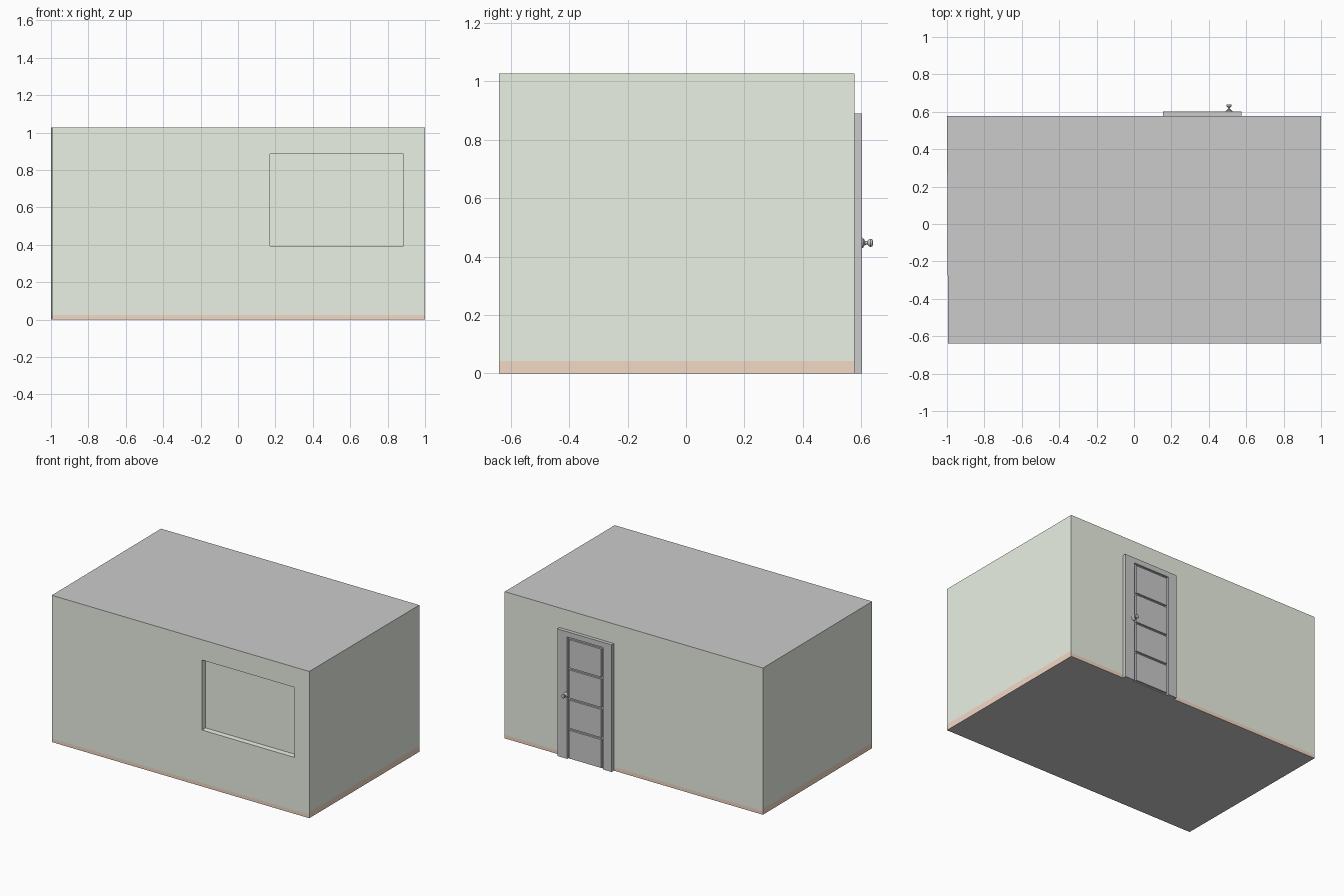
import bpy, bmesh, math
from mathutils import Vector

if "Cube" in bpy.data.objects:
    bpy.data.objects.remove(bpy.data.objects["Cube"])

BACK, FRONT, TOP = 0.577, -0.64, 1.027


def material(name, rgb):
    m = bpy.data.materials.new(name)
    m.diffuse_color = (*rgb, 1)
    m.use_nodes = True
    m.node_tree.nodes["Principled BSDF"].inputs["Base Color"].default_value = m.diffuse_color
    return m


def finish(bm, name, mats=()):
    bmesh.ops.recalc_face_normals(bm, faces=bm.faces)
    me = bpy.data.meshes.new(name)
    bm.to_mesh(me)
    bm.free()
    for m in mats:
        me.materials.append(m)
    ob = bpy.data.objects.new(name, me)
    bpy.context.collection.objects.link(ob)
    return ob


def add_box(bm, x0, x1, y0, y1, z0, z1):
    verts = bmesh.ops.create_cube(bm, size=1)["verts"]
    for v in verts:
        v.co = Vector(((x0 + x1) / 2 + v.co.x * (x1 - x0),
                       (y0 + y1) / 2 + v.co.y * (y1 - y0),
                       (z0 + z1) / 2 + v.co.z * (z1 - z0)))


# Room shell: box split along the skirting and window lines
WX, WZ = (0.17, 0.885), (0.395, 0.885)
SKIRT_LONG, SKIRT_SHORT = 0.025, 0.042
bm = bmesh.new()
add_box(bm, -1, 1, FRONT, BACK, 0, TOP)
cuts = [((x, 0, 0), (1, 0, 0)) for x in WX]
cuts += [((0, 0, z), (0, 0, 1)) for z in (*WZ, SKIRT_LONG, SKIRT_SHORT)]
for co, no in cuts:
    bmesh.ops.bisect_plane(bm, geom=bm.verts[:] + bm.edges[:] + bm.faces[:],
                           plane_co=co, plane_no=no)

# Skirting colour on the walls, plain grey roof and floor
bm.normal_update()
for f in bm.faces:
    if abs(f.normal.z) > 0.5:
        f.material_index = 2
    else:
        limit = SKIRT_SHORT if abs(f.normal.x) > 0.5 else SKIRT_LONG
        f.material_index = 1 if f.calc_center_median().z < limit else 0

# Window recess pushed into the front wall
for f in bm.faces[:]:
    c = f.calc_center_median()
    if f.normal.y < -0.5 and WX[0] < c.x < WX[1] and WZ[0] < c.z < WZ[1]:
        new = bmesh.ops.extrude_discrete_faces(bm, faces=[f])["faces"]
        bmesh.ops.translate(bm, verts=new[0].verts, vec=(0, 0.04, 0))

# The left wall leans in a touch toward the front
for v in bm.verts:
    if v.co.x < -0.9 and v.co.y < 0:
        v.co.x += 0.006
finish(bm, "room_walls", (material("wall_green", (0.83, 0.88, 0.78)),
                          material("skirting_tan", (0.90, 0.69, 0.56)),
                          material("plain_grey", (0.8, 0.8, 0.8))))

# Door: backing slab with raised stiles, top rail and four panels
DX0, DX1, DTOP, DY = 0.155, 0.575, 0.89, 0.602
GX0, GX1, GAP, PITCH = 0.228, 0.492, 0.007, 0.2115
MID = DY - 0.013
bm = bmesh.new()
add_box(bm, DX0, DX1, BACK - 0.002, MID, 0, DTOP)
finish(bm, "door_slab")

bm = bmesh.new()
rail_z = 4 * PITCH
add_box(bm, DX0, GX0 - GAP, MID, DY, 0, DTOP)
add_box(bm, GX1 + GAP, DX1, MID, DY, 0, DTOP)
add_box(bm, GX0 - GAP, GX1 + GAP, MID, DY, rail_z + GAP, DTOP)
finish(bm, "door_frame")

bm = bmesh.new()
for i in range(4):
    add_box(bm, GX0 + GAP, GX1 - GAP, MID, DY,
            i * PITCH + GAP, (i + 1) * PITCH - GAP)
finish(bm, "door_panels")

# Door knob: profile (radius, distance from door) turned around its axis
profile = [(0, 0), (0.018, 0), (0.017, 0.004), (0.007, 0.011), (0.006, 0.019),
           (0.011, 0.024), (0.014, 0.030), (0.012, 0.036), (0.007, 0.038), (0, 0.038)]
bm = bmesh.new()
pts = [bm.verts.new((r, d, 0)) for r, d in profile]
edges = [bm.edges.new(p) for p in zip(pts, pts[1:])]
bmesh.ops.spin(bm, geom=pts + edges, cent=(0, 0, 0), axis=(0, 1, 0),
               angle=math.tau, steps=24, use_merge=True)
bmesh.ops.remove_doubles(bm, verts=bm.verts, dist=1e-5)
knob = finish(bm, "door_knob")
knob.location = (0.508, DY, 0.447)
bpy.context.view_layer.objects.active = knob
knob.select_set(True)
bpy.ops.object.shade_smooth_by_angle(angle=math.radians(40))
